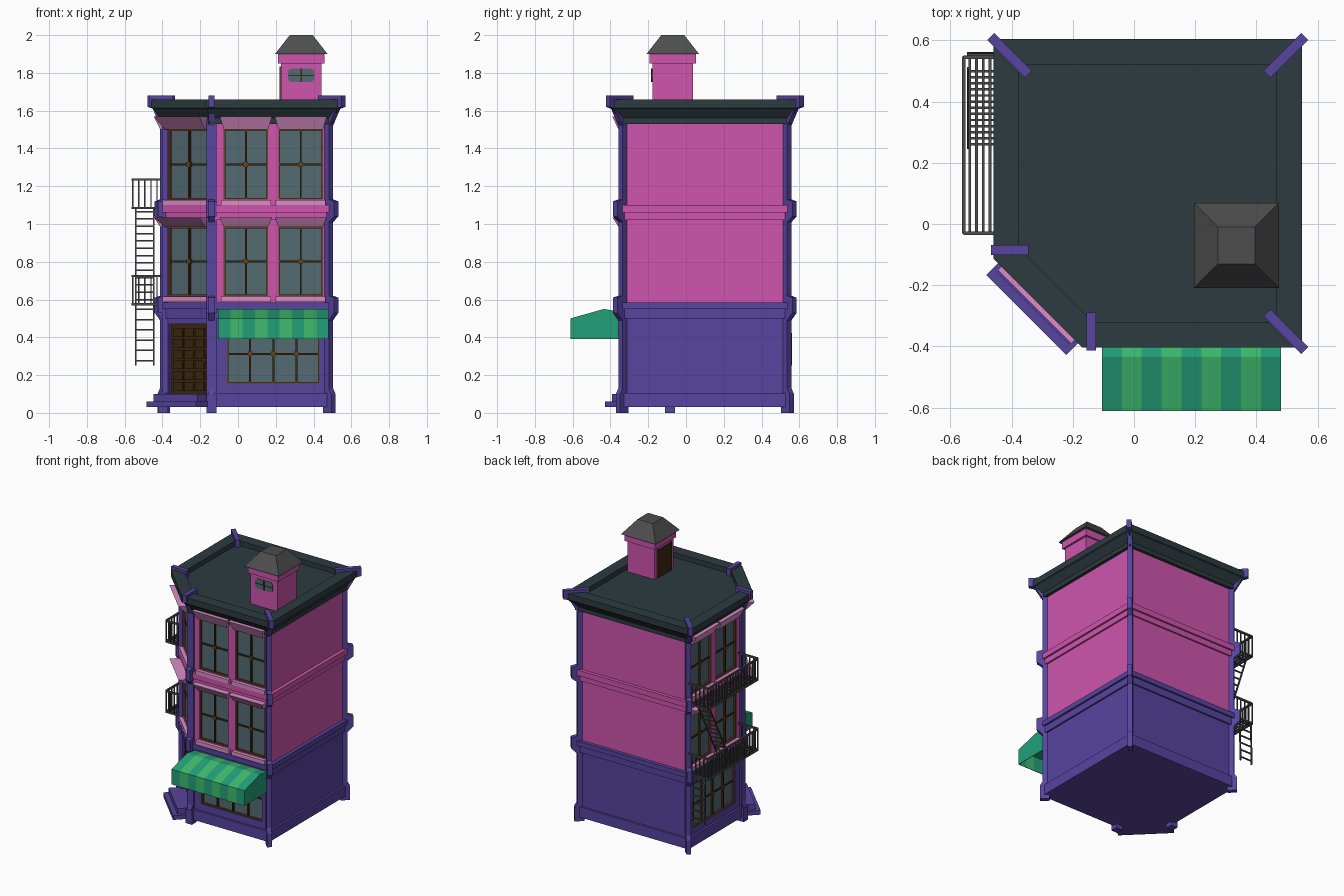
import bpy, bmesh, math
from mathutils import Matrix, Vector

if "Cube" in bpy.data.objects:
    bpy.data.objects.remove(bpy.data.objects["Cube"])

COLS = dict(purple=(0.095, 0.058, 0.345), pink=(0.62, 0.09, 0.42), pale_pink=(0.70, 0.27, 0.57),
            roof_slate=(0.026, 0.043, 0.051), glass=(0.088, 0.145, 0.17), dark_wood=(0.045, 0.021, 0.005),
            light_wood=(0.13, 0.06, 0.012), teal_green=(0.017, 0.35, 0.19), leaf_green=(0.05, 0.5, 0.16),
            iron_grey=(0.075, 0.075, 0.075))
MATS = {}
for n, c in COLS.items():
    MATS[n] = bpy.data.materials.new(n)
    MATS[n].diffuse_color = (*c, 1)


class Part:
    """Collects boxes, bars and prisms into one object."""
    def __init__(self, name, *mats, M=Matrix()):
        self.name, self.mats, self.M, self.bm = name, mats, M, bmesh.new()

    def face(self, vs, m=0):
        self.bm.faces.new(vs).material_index = m

    def loft(self, rings, mats, caps=(0, 0)):
        vr = [[self.bm.verts.new(self.M @ Vector(p)) for p in r] for r in rings]
        n = len(vr[0])
        for a, b, m in zip(vr, vr[1:], mats):
            for i in range(n):
                self.face((a[i], a[(i + 1) % n], b[(i + 1) % n], b[i]), m)
        self.face(vr[0][::-1], caps[0])
        self.face(vr[-1], caps[1])

    def frustum(self, b, t, m=0):
        ring = lambda r: [(r[0], r[2], r[4]), (r[1], r[2], r[4]), (r[1], r[3], r[4]), (r[0], r[3], r[4])]
        self.loft([ring(b), ring(t)], [m], (m, m))

    def box(self, x0, x1, y0, y1, z0, z1, m=0):
        self.frustum((x0, x1, y0, y1, z0), (x0, x1, y0, y1, z1), m)

    def bar(self, p, q, w=0.009):
        p, q = Vector(p), Vector(q)
        T = Matrix.Translation((p + q) / 2) @ (q - p).to_track_quat('Z', 'Y').to_matrix().to_4x4()
        bmesh.ops.create_cube(self.bm, size=1, matrix=T @ Matrix.Diagonal((w, w, (q - p).length, 1)))

    def done(self, fix=True):
        if fix:
            bmesh.ops.recalc_face_normals(self.bm, faces=self.bm.faces[:])
        me = bpy.data.meshes.new(self.name)
        self.bm.to_mesh(me)
        self.bm.free()
        for m in self.mats:
            me.materials.append(MATS[m])
        ob = bpy.data.objects.new(self.name, me)
        bpy.context.collection.objects.link(ob)
        return ob


# Wall frames: local x runs along the wall, local -y points outward
def wall_frame(x, y, deg):
    return Matrix.Translation((x, y, 0)) @ Matrix.Rotation(math.radians(deg), 4, 'Z')

FRONT, LEFT = wall_frame(0.187, -0.335, 0), wall_frame(-0.39, 0.24, -90)
CORNER = wall_frame(-0.265, -0.21, -45)

# Building body: one profile swept round the five-sided plan
PLAN = [Vector(p) for p in ((-0.14, -0.335), (0.48, -0.335), (0.48, 0.535), (-0.39, 0.535), (-0.39, -0.085))]

def outline(d, z):
    pts = []
    for i, p in enumerate(PLAN):
        e1, e2 = (p - PLAN[i - 1]).normalized(), (PLAN[(i + 1) % 5] - p).normalized()
        n1, n2 = Vector((e1.y, -e1.x)), Vector((e2.y, -e2.x))
        q = p + (n1 + n2) * d / (1 + n1.dot(n2))
        pts.append((q.x, q.y, z))
    return pts

PROFILE = [(.015, .03), (.015, .105), (0, .105), (0, .50), (.012, .50), (.012, .55), (.025, .55), (.025, .585),
           (0, .585), (0, 1.02), (.012, 1.02), (.012, 1.06), (.025, 1.06), (.025, 1.10), (0, 1.10), (0, 1.53),
           (.022, 1.53), (.022, 1.56), (.058, 1.61), (.069, 1.615), (.069, 1.66), (-.014, 1.66), (-.014, 1.625)]
body = Part("building_walls", "purple", "pink", "roof_slate")
body.loft([outline(*p) for p in PROFILE], [0 if i < 8 else 1 if i < 15 else 2 for i in range(22)], (0, 2))
walls = body.done()

# Corner posts with flares at each band and a bracket at the cornice
POST = [(-.02, 0), (.025, 0), (.025, .1), (.012, .13), (.012, .49), (.04, .53), (.04, .61), (.012, .62),
        (.012, 1.01), (.04, 1.04), (.04, 1.12), (.012, 1.13), (.012, 1.52), (.05, 1.61), (.078, 1.62),
        (.078, 1.68), (-.045, 1.68), (-.045, 1.6), (-.02, 1.6)]
posts = Part("corner_posts", "purple")
for p, d in zip(PLAN, ((0, -1), (1, -1), (1, 1), (-1, 1), (-1, 0))):
    d = Vector(d)
    side = Vector((-d.y, d.x)).normalized() * 0.016
    posts.loft([[(*(p + d * r + side * s), z) for r, z in POST] for s in (-1, 1)], [0])
    if 0 in d:  # wider shaft beside the entrance
        posts.M = wall_frame(p.x, p.y, 0 if d.x == 0 else -90)
        posts.box(-.026, .026, -.012, .02, 0, 1.55)
        for z0, z1 in ((0, .1), (.53, .61), (1.04, 1.12)):
            posts.box(-.026, .026, -.032, .02, z0, z1)
        posts.M = Matrix()
posts.done()

# Windows: a recess cut in the wall, glass, frame, bars, sill and flared hood
cut = Part("window_cutter", "purple", "pink", "roof_slate")

def recess(M, u, w, z0, z1, m):
    cut.M = M
    cut.box(u - w / 2, u + w / 2, -.04, .025, z0, z1, m)

def window(name, M, u, w, z0, z1, cols=2, trim=True, hood_out=.055, hood_h=.06):
    recess(M, u, w, z0, z1, 1 if trim else 0)
    a, b = u - w / 2, u + w / 2
    p = Part(name, "glass", "dark_wood", "light_wood", "pale_pink", M=M)
    p.box(a, b, .018, .03, z0, z1)
    for x in (a, b - .008):
        p.box(x, x + .008, .006, .02, z0, z1, 2)
    for z in (z0, z1 - .008):
        p.box(a, b, .006, .02, z, z + .008, 2)
    mid = (z0 + z1) / 2
    p.box(a, b, .010, .02, mid - .005, mid + .005, 1)
    for i in range(1, cols):
        x = a + w * i / cols
        p.box(x - .005, x + .005, .006, .02, z0, z1, 1)
        p.box(x - .012, x + .012, .003, .02, mid - .012, mid + .012, 2)
    if trim:
        p.box(a - .015, b + .015, -.025, .01, z0 - .032, z0 - .004, 3)
        p.frustum((a, b, -.022, .01, z1), (a - .02, b + .02, -hood_out, .01, z1 + hood_h), 3)
    p.done()

for label, M in (("front", FRONT), ("left", LEFT)):
    window(label + "_shop_window", M, 0, .49, .155, .47, cols=4, trim=False)
    for u in (-.145, .145):
        window(label + "_window_middle", M, u, .235, .62, .985, hood_h=.05)
        window(label + "_window_top", M, u, .235, 1.13, 1.50, hood_h=.068)
window("corner_window_middle", CORNER, 0, .30, .62, .985, hood_out=.085, hood_h=.05)
window("corner_window_top", CORNER, 0, .30, 1.13, 1.50, hood_out=.085, hood_h=.068)

# Entrance door with panels and knob, and its steps
recess(CORNER, 0, .28, .10, .47, 0)
door = Part("entrance_door", "dark_wood", "light_wood", M=CORNER)
door.box(-.14, .14, .015, .03, .10, .47)
for i in range(3):
    for j in range(6):
        x, z = -.12 + i * .082, .118 + j * .057
        door.box(x, x + .07, .008, .016, z, z + .045)
door.box(.122, .134, -.008, .016, .27, .29, 1)
door.done()
steps = Part("entrance_steps", "purple", M=CORNER)
steps.box(-.185, .185, -.124, .02, .03, .06)
steps.box(-.165, .165, -.092, .02, .06, .10)
steps.done()

# Cut the recesses
cutter = cut.done()
cutter.hide_render = True
cutter.hide_viewport = True
mod = walls.modifiers.new("recesses", 'BOOLEAN')
mod.operation, mod.object, mod.solver = 'DIFFERENCE', cutter, 'EXACT'

# Striped awning: thin open shell
awn = Part("striped_awning", "teal_green", "leaf_green")
AW = [(-.34, .535), (-.435, .55), (-.612, .50), (-.612, .39)]
cols = [[awn.bm.verts.new((-.105 + i * .065, y, z)) for y, z in AW] for i in range(10)]
for i, (a, b) in enumerate(zip(cols, cols[1:])):
    for k in range(3):
        awn.face((a[k], a[k + 1], b[k + 1], b[k]), i % 2)
for c in (cols[0], cols[-1]):
    awn.face(c + [awn.bm.verts.new((c[0].co.x, -.34, .39))], 0)
sol = awn.done().modifiers.new("cloth", 'SOLIDIFY')
sol.thickness = .004

# Roof hut with flat-topped cap, door and small window
hx, hy = .335, -.07
hut = Part("roof_hut", "pink", "iron_grey", "glass", "dark_wood", "light_wood", M=wall_frame(hx, hy, 0))
hut.box(-.108, .108, -.108, .108, 1.61, 1.86)
hut.box(-.122, .122, -.122, .122, 1.85, 1.90)
hut.frustum((-.139, .139, -.139, .139, 1.90), (-.061, .061, -.061, .061, 2.0), 1)
hut.loft([[(x * .069, y, 1.787 + z * .036) for x, z in
           ((-1, -.6), (-.8, -1), (.8, -1), (1, -.6), (1, .6), (.8, 1), (-.8, 1), (-1, .6))]
          for y in (-.105, -.112)], [2], (2, 2))
hut.box(-.004, .004, -.114, -.108, 1.752, 1.822, 3)
hut.box(-.068, .068, -.114, -.108, 1.784, 1.790, 3)
hut.box(-.113, -.105, -.07, .07, 1.625, 1.825, 3)
hut.box(-.116, -.105, -.08, -.07, 1.625, 1.835, 4)
hut.box(-.116, -.105, .07, .08, 1.625, 1.835, 4)
hut.done()

# Fire escape: two balconies of bars and two ladders
def balcony(name, z):
    p = Part(name, "iron_grey")
    x0, x1, y0, y1, top = -.557, -.40, -.03, .545, z + .15
    for h in (z, top):
        p.bar((x0, y0, h), (x0, y1, h), .012)
        for y in (y0, y1):
            p.bar((x0, y, h), (x1, y, h), .012)
    for i in range(6):
        x = x0 + .02 + i * .022
        p.bar((x, y0, z), (x, y1, z))
    for i in range(19):
        y = y0 + (y1 - y0) * i / 18
        p.bar((x0, y, z), (x0, y, top), .007)
    for i in range(1, 5):
        for y in (y0, y1):
            p.bar((x0 + i * .032, y, z), (x0 + i * .032, y, top), .007)
    p.done()

def ladder(name, bottom, top, rungs):
    p = Part(name, "iron_grey")
    b, t = Vector((0, *bottom)), Vector((0, *top))
    xs = [Vector((x, 0, 0)) for x in (-.541, -.446)]
    for x in xs:
        p.bar(b + x, t + x)
    for i in range(rungs):
        c = b.lerp(t, (i + .5) / rungs)
        p.bar(xs[0] + c, xs[1] + c, .008)
    p.done()

balcony("lower_balcony", .575)
balcony("upper_balcony", 1.085)
ladder("lower_ladder", (.558, .25), (.553, .575), 6)
ladder("upper_ladder", (.25, .58), (.51, 1.085), 13)

for m in bpy.data.materials:
    if m.users and not m.is_grease_pencil:
        m.use_nodes = True
        m.node_tree.nodes["Principled BSDF"].inputs["Base Color"].default_value = m.diffuse_color
